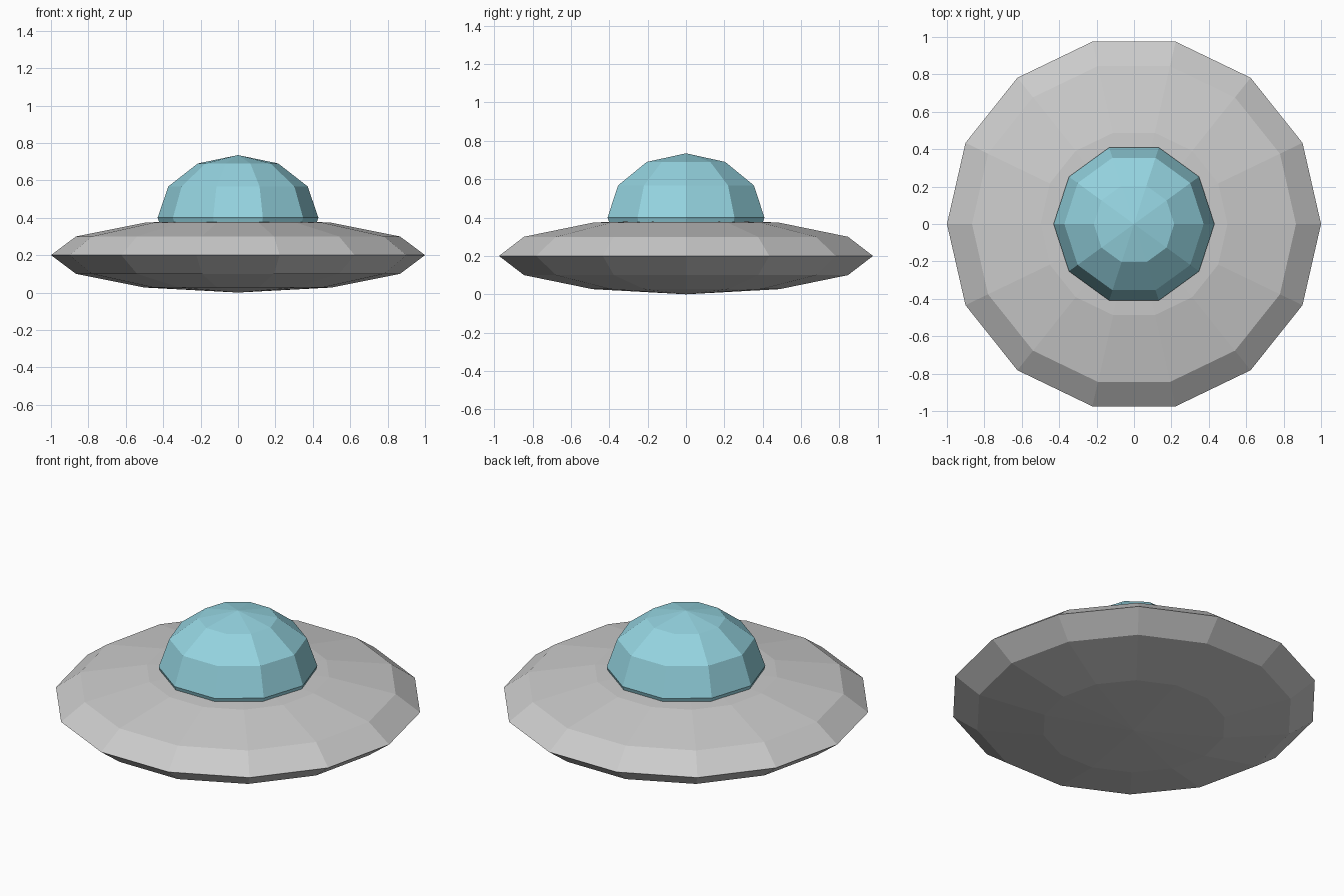
import bpy, bmesh
from math import sin, cos, pi

if "Cube" in bpy.data.objects:
    bpy.data.objects.remove(bpy.data.objects["Cube"])


def faceted_ellipsoid(name, sides, bands, radius, half_height, z):
    """Spin a half-ellipse profile, starting on +x, into a flat-faced solid."""
    bm = bmesh.new()
    profile = [bm.verts.new((radius * sin(pi * i / bands), 0,
                             half_height * cos(pi * i / bands)))
               for i in range(bands + 1)]
    edges = [bm.edges.new(pair) for pair in zip(profile, profile[1:])]
    bmesh.ops.spin(bm, geom=profile + edges, cent=(0, 0, 0), axis=(0, 0, 1),
                   angle=2 * pi, steps=sides)
    bmesh.ops.remove_doubles(bm, verts=bm.verts[:], dist=0.001)
    bmesh.ops.recalc_face_normals(bm, faces=bm.faces[:])
    mesh = bpy.data.meshes.new(name)
    bm.to_mesh(mesh)
    bm.free()
    obj = bpy.data.objects.new(name, mesh)
    obj.location.z = z
    bpy.context.collection.objects.link(obj)
    return obj


# Flattened grey hull
faceted_ellipsoid("saucer_hull", 14, 6, 1.0, 0.2, 0.2)

# Blue canopy, its lower half sunk into the hull
canopy = faceted_ellipsoid("canopy_dome", 10, 6, 0.43, 0.335, 0.4)
blue = bpy.data.materials.new("canopy_blue")
blue.diffuse_color = (0.3, 0.66, 0.75, 1)
blue.use_nodes = True
blue.node_tree.nodes["Principled BSDF"].inputs["Base Color"].default_value = blue.diffuse_color
canopy.data.materials.append(blue)
